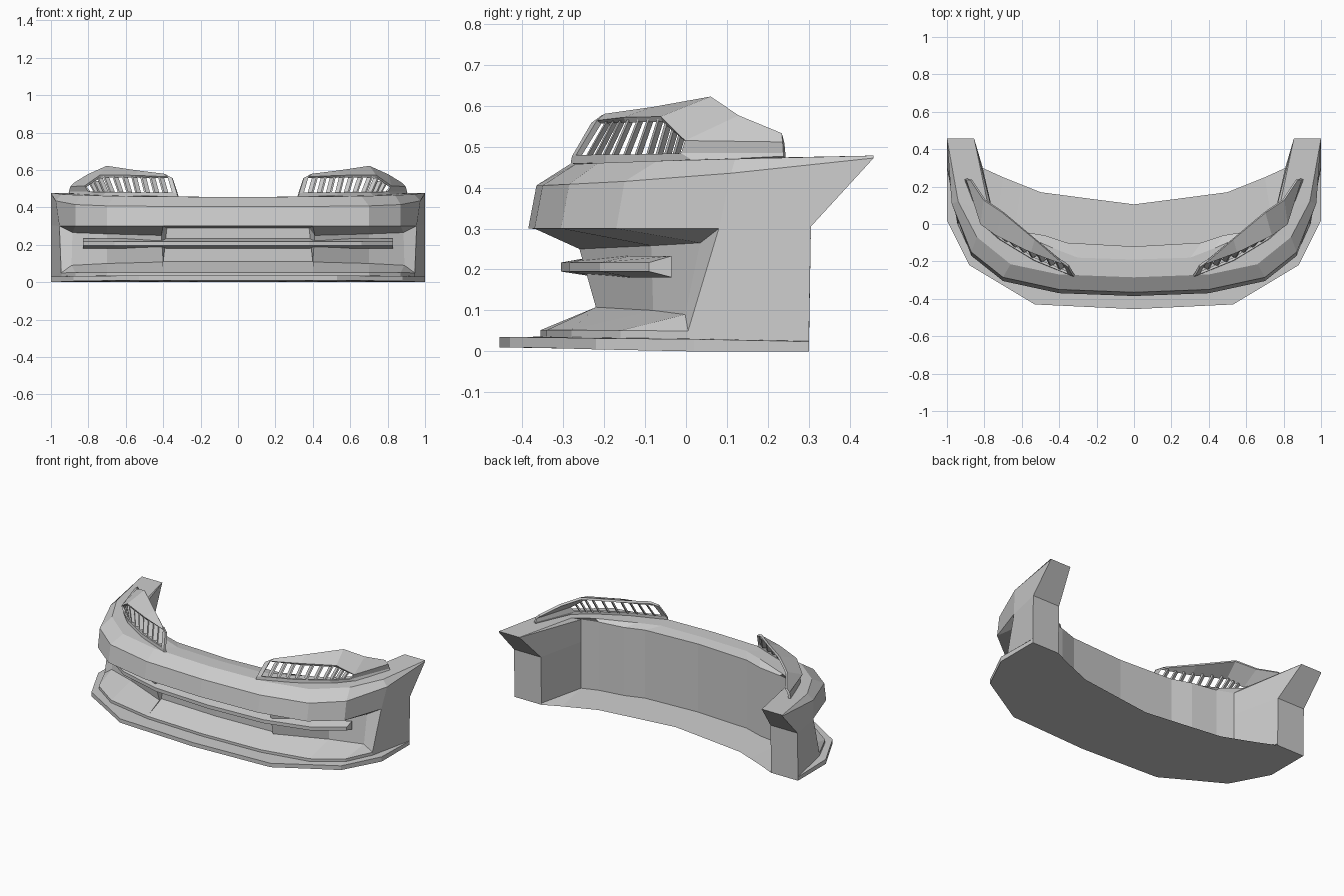
import bpy, bmesh
from mathutils import Vector

if "Cube" in bpy.data.objects:
    bpy.data.objects.remove(bpy.data.objects["Cube"])


def loft(name, rows, skip=lambda r, s: False, ring=False, caps=(), thick=0):
    """Skin half-width rows of points, then mirror across x = 0."""
    bm = bmesh.new()
    v = [[bm.verts.new(p) for p in row] for row in rows]
    n = len(rows)
    for r in range(n if ring else n - 1):
        a, b = v[r], v[(r + 1) % n]
        for s in range(len(a) - 1):
            if not skip(r, s):
                bm.faces.new((a[s], a[s + 1], b[s + 1], b[s]))
    for st, ids in caps:
        bm.faces.new([v[i][st] for i in ids])
    bmesh.ops.remove_doubles(bm, verts=bm.verts, dist=0.0005)
    bmesh.ops.recalc_face_normals(bm, faces=bm.faces)
    me = bpy.data.meshes.new(name)
    bm.to_mesh(me)
    bm.free()
    ob = bpy.data.objects.new(name, me)
    bpy.context.collection.objects.link(ob)
    if thick:
        so = ob.modifiers.new("thickness", 'SOLIDIFY')
        so.thickness, so.offset = thick, 0
    mi = ob.modifiers.new("mirror", 'MIRROR')
    mi.merge_threshold = 0.0005
    return ob


def row(xy, z):
    """Add heights (one value or one per point) to a plan curve."""
    zs = z if isinstance(z, (list, tuple)) else [z] * len(xy)
    return [(x, y, h) for (x, y), h in zip(xy, zs)]


# Bumper body: rows run from the centre line round to the wheel arch
band_low = row([(0, -.385), (.4, -.37), (.7, -.305), (.87, -.17), (.955, .08), (1, .305)],
               [.3, .3, .3, .3, .3, .305])
crease = row([(0, -.365), (.4, -.35), (.7, -.285), (.87, -.15), (.975, .11), (1, .458)],
             [.405, .405, .408, .415, .435, .472])
rim_z = [.456, .457, .46, .465, .47, .478]
top_front = row([(0, -.285), (.4, -.27), (.66, -.215), (.84, -.07), (.94, .12), (1, .458)], rim_z)
top_back = row([(0, -.19), (.3, -.18), (.43, -.13), (.66, -.03), (.77, .05), (.855, .458)], rim_z)
# Thin vertical inner wall standing on a floor plate
wall_plan = [(0, -.12), (.36, -.1), (.48, -.06), (.64, -.035), (.74, .0)]
ledge = row(wall_plan + [(.855, .458)], [.444, .444, .444, .445, .448, .477])
wall_mid = row(wall_plan + [(.81, .305)], .305)
wall_low = row(wall_plan + [(.81, .3)], .01)
floor_in = row([(0, .105), (.25, .137), (.5, .17), (.6, .21), (.7, .25), (.81, .3)], 0)
lip_plan = [(0, -.455), (.53, -.43), (.705, -.325), (.88, -.22), (1, .02), (1, .3)]
lip_low = row(lip_plan, [.01, .01, .008, .005, 0, 0])
lip_top = row(lip_plan, [.035, .035, .034, .032, .03, .024])
chin_plan = [(0, -.355), (.4, -.34), (.7, -.28), (.87, -.16), (.945, .005), (1, .3)]
chin_low = row(chin_plan, [.036, .036, .035, .033, .031, .025])
chin_top = row(chin_plan, [.052, .052, .052, .051, .05, .03])

loft("bumper_body",
     [band_low, crease, top_front, top_back, ledge, wall_mid, wall_low, floor_in,
      lip_low, lip_top, chin_low, chin_top],
     skip=lambda r, s: r == 11 and s < 4, ring=True,
     caps=[(5, (0, 1, 2, 3, 4, 5)), (5, (0, 5, 6, 7, 8, 9, 10, 11))])


# Intake opening: overhang, back wall stepped at the centre, sloping chin
def doubled(r):
    return r[:2] + r[1:5]


loft("intake_recess", [
    doubled(band_low),
    row([(0, -.215), (.38, -.2), (.41, -.26), (.7, -.085), (.885, .035), (.955, .08)],
        [.29, .29, .25, .258, .265, .3]),
    row([(0, -.215), (.4, -.2), (.4, -.22), (.7, -.08), (.89, -.002), (.945, .005)],
        [.11, .11, .108, .1, .09, .05]),
    doubled(chin_top)])

# Horizontal blade across the intake
blade_front = [(0, -.305), (.38, -.285), (.66, -.21), (.83, -.09)]
blade_back = [(0, -.215), (.38, -.2), (.63, -.135), (.83, -.035)]
loft("intake_blade",
     [row(blade_front, .195), row(blade_front, .217),
      row(blade_back, .233), row(blade_back, .181)],
     ring=True, caps=[(3, (0, 1, 2, 3))])

# Headlight surround with a window left open
sill = row([(.32, -.275), (.345, -.265), (.53, -.19), (.72, -.075), (.815, .02), (.9, .24)],
           [.458, .458, .46, .462, .464, .474])
win_low = row([(.325, -.272), (.35, -.262), (.53, -.188), (.70, -.085), (.795, -.008), (.897, .24)],
              [.475, .478, .48, .481, .484, .484])
win_top = row([(.35, -.225), (.375, -.212), (.55, -.15), (.735, -.06), (.815, .0), (.89, .238)],
              [.555, .56, .565, .567, .512, .51])
ridge = row([(.385, -.2), (.395, -.195), (.53, -.08), (.70, .062), (.8, .13), (.87, .235)],
            [.573, .574, .59, .616, .571, .528])
loft("headlight_surround", [sill, win_low, win_top, ridge],
     skip=lambda r, s: r == 1 and 1 <= s <= 3, thick=.014)


# Slanted slats in the headlight window
def along(pts, t):
    t *= len(pts) - 1
    i = min(int(t), len(pts) - 2)
    return Vector(pts[i]).lerp(Vector(pts[i + 1]), t - i)


for k in range(1, 11):
    t = k / 11
    a, b = along(win_low[1:5], t), along(win_top[1:5], t)
    w = (along(win_low[1:5], t + .01) - a).normalized() * .005
    d = Vector((-.022, .012, 0))
    loft(f"headlight_slat_{k}",
         [[a - w, b - w], [a + w, b + w], [a + w + d, b + w + d], [a - w + d, b - w + d]],
         ring=True)
